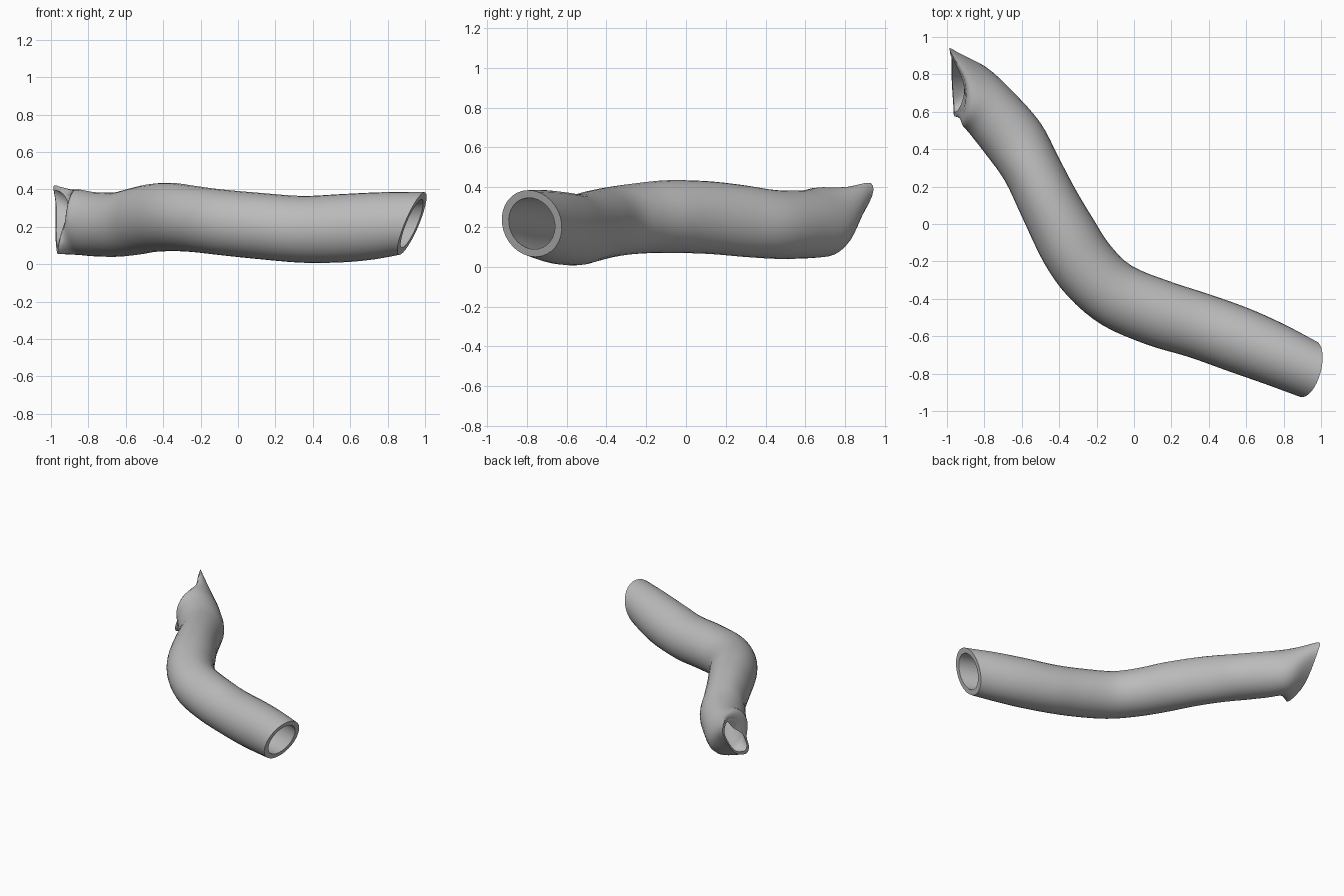
import bpy, bmesh, math
from mathutils import Vector

if "Cube" in bpy.data.objects:
    bpy.data.objects.remove(bpy.data.objects["Cube"])

SEG = 32    # points around the pipe
SUB = 4     # rings between stations


def spline(a, b, c, d, t):
    """Catmull-Rom point between b and c."""
    return 0.5 * (2 * b + (c - a) * t + (2 * a - 5 * b + 4 * c - d) * t * t
                  + (3 * b - a - 3 * c + d) * t ** 3)


# Stations: left edge x, y, right edge x, y, bottom z, top z, slant
stations = [
    (0.97, -0.625, 0.89, -0.925, 0.05, 0.385, 0.07),
    (0.80, -0.535, 0.70, -0.855, 0.025, 0.385, 0.03),
    (0.61, -0.45, 0.50, -0.785, 0.01, 0.375, 0),
    (0.40, -0.375, 0.29, -0.71, 0.008, 0.365, 0),
    (0.20, -0.31, 0.07, -0.645, 0.025, 0.38, 0),
    (-0.01, -0.225, -0.17, -0.54, 0.048, 0.40, 0),
    (-0.13, -0.11, -0.35, -0.39, 0.065, 0.42, 0),
    (-0.22, 0.03, -0.48, -0.21, 0.07, 0.435, 0),
    (-0.31, 0.18, -0.60, 0.04, 0.065, 0.43, 0),
    (-0.40, 0.35, -0.69, 0.23, 0.05, 0.41, 0),
    (-0.50, 0.54, -0.79, 0.37, 0.04, 0.385, 0),
    (-0.65, 0.71, -0.88, 0.485, 0.042, 0.385, 0),
    (-0.80, 0.845, -0.92, 0.535, 0.05, 0.40, 0),
]

# Torn slanted mouth at the far end
mouth = [Vector(p) for p in (
    (-0.975, 0.92, 0.32), (-0.985, 0.93, 0.42), (-0.92, 0.80, 0.385),
    (-0.90, 0.70, 0.29), (-0.93, 0.60, 0.20), (-0.96, 0.575, 0.10),
    (-0.965, 0.62, 0.055), (-0.975, 0.78, 0.13))]


def ellipse(lx, ly, rx, ry, z0, z1, slant):
    mid = Vector(((lx + rx) / 2, (ly + ry) / 2, (z0 + z1) / 2))
    side = Vector(((lx - rx) / 2, (ly - ry) / 2, 0))
    along = Vector((side.y, -side.x, 0)).normalized()
    up = Vector((0, 0, (z1 - z0) / 2)) + along * slant
    return [mid + side * math.cos(a) + up * math.sin(a)
            for a in (2 * math.pi * i / SEG for i in range(SEG))]


def closed_loop(pts):
    n, step = len(pts), SEG // len(pts)
    return [spline(pts[k - 1], pts[k], pts[(k + 1) % n], pts[(k + 2) % n], j / step)
            for k in range(n) for j in range(step)]


keys = [ellipse(*s) for s in stations] + [closed_loop(mouth)]
keys = [[2 * a - b for a, b in zip(keys[0], keys[1])]] + keys
keys.append([2 * a - b for a, b in zip(keys[-1], keys[-2])])

# Outer skin rings
outer = []
for k in range(1, len(keys) - 2):
    for j in range(SUB):
        outer.append([spline(*p, j / SUB) for p in zip(*keys[k - 1:k + 3])])
outer.append(keys[-2])


# Inner wall rings, thinner toward the torn mouth
def shrink(ring, k):
    c = sum(ring, Vector()) / len(ring)
    return [c + (p - c) * k for p in ring]


last = len(outer) - 1
inner = [shrink(r, 0.77 + 0.08 * max(0, i / last - 0.8) / 0.2)
         for i, r in enumerate(outer)]

# One closed skin: along the outside, back along the inside
bm = bmesh.new()
loops = [[bm.verts.new(p) for p in r] for r in outer + inner[::-1]]
for i in range(len(loops)):
    a, b = loops[i], loops[(i + 1) % len(loops)]
    for j in range(SEG):
        n = (j + 1) % SEG
        bm.faces.new((a[j], a[n], b[n], b[j]))
bmesh.ops.recalc_face_normals(bm, faces=bm.faces)
mesh = bpy.data.meshes.new("bent_pipe")
bm.to_mesh(mesh)
bm.free()

pipe = bpy.data.objects.new("bent_pipe", mesh)
bpy.context.collection.objects.link(pipe)
grey = bpy.data.materials.new("grey")
grey.diffuse_color = (0.5, 0.5, 0.5, 1)
grey.use_nodes = True
grey.node_tree.nodes["Principled BSDF"].inputs["Base Color"].default_value = grey.diffuse_color
mesh.materials.append(grey)

bpy.context.view_layer.objects.active = pipe
pipe.select_set(True)
bpy.ops.object.shade_smooth_by_angle(angle=math.radians(40))
